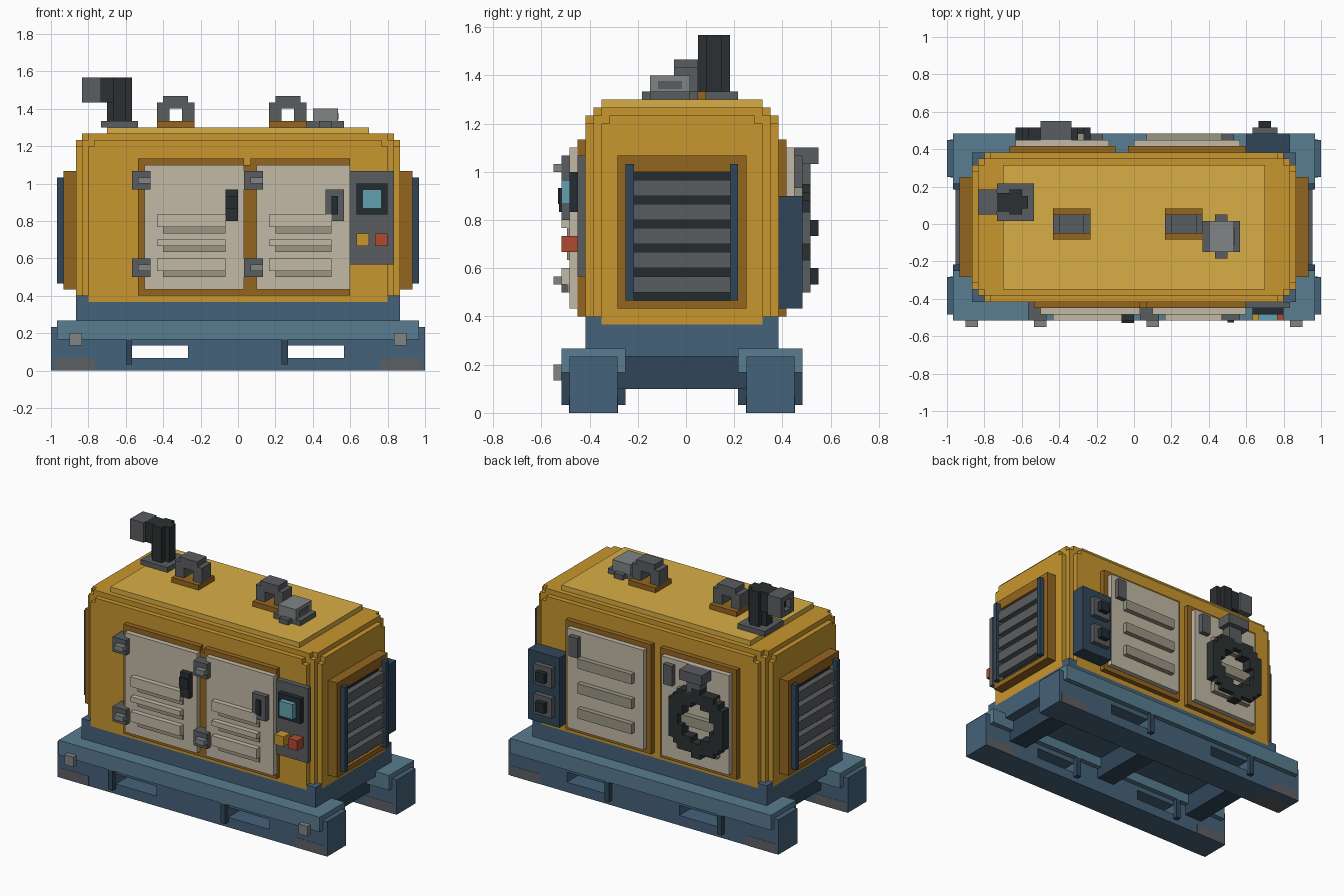
import bpy, bmesh

if "Cube" in bpy.data.objects:
    bpy.data.objects.remove(bpy.data.objects["Cube"])

U = 1 / 30          # block size; all numbers below are in blocks
YC = -0.5           # body centre line in y

YEL, LID, BROWN = "C8962E", "D8AE45", "94661F"
CREAM, SHADE = "C2BAA6", "9A9584"
BLUE, SKY, NAVY = "45627A", "587D90", "30465A"
GREY, DARK, LIGHT, BLACK = "5A5D60", "2C3032", "808585", "222C30"
TEAL, RED, AMBER, WORN = "64A0B0", "B04A30", "C8962E", "5C6064"


def material(hexcol):
    m = bpy.data.materials.get(hexcol)
    if not m:
        m = bpy.data.materials.new(hexcol)
        rgb = [int(hexcol[i:i + 2], 16) / 255 for i in (0, 2, 4)]
        m.diffuse_color = [((c + 0.055) / 1.055) ** 2.4 for c in rgb] + [1]
        m.use_nodes = True
        m.node_tree.nodes["Principled BSDF"].inputs["Base Color"].default_value = m.diffuse_color
    return m


def finish(name, col, bm):
    bmesh.ops.recalc_face_normals(bm, faces=bm.faces)
    for v in bm.verts:
        v.co.y += YC
        v.co *= U
    me = bpy.data.meshes.new(name)
    bm.to_mesh(me)
    bm.free()
    me.materials.append(material(col))
    bpy.context.collection.objects.link(bpy.data.objects.new(name, me))


def part(name, col, *boxes):
    """One object made of boxes (x0, x1, y0, y1, z0, z1)."""
    bm = bmesh.new()
    for b in boxes:
        vs = bmesh.ops.create_cube(bm, size=1)["verts"]
        for v in vs:
            for a in range(3):
                v.co[a] = (b[2 * a] + b[2 * a + 1]) / 2 + v.co[a] * (b[2 * a + 1] - b[2 * a])
    finish(name, col, bm)


def prism(name, col, pts, z0, z1):
    bm = bmesh.new()
    f = bm.faces.new([bm.verts.new((x, y, z0)) for x, y in pts])
    top = bmesh.ops.extrude_face_region(bm, geom=[f])["geom"]
    for v in top:
        if isinstance(v, bmesh.types.BMVert):
            v.co.z = z1
    finish(name, col, bm)


def stepped(q):
    """Mirror one stepped corner into a full plan outline."""
    r = q[::-1]
    return (q + [(-x, y) for x, y in r] + [(-x, -y) for x, y in q] + [(x, -y) for x, y in r])


def ring(x0, x1, y0, y1, z0, z1, w):
    """Four boxes framing an opening in the xz plane."""
    return [(x0, x0 + w, y0, y1, z0, z1), (x1 - w, x1, y0, y1, z0, z1),
            (x0 + w, x1 - w, y0, y1, z0, z0 + w), (x0 + w, x1 - w, y0, y1, z1 - w, z1)]


# Skid rails with fork pockets, flanges, ribs and worn ends
for side, s in (("front", -1), ("back", 1)):
    def Y(a, b):
        return (s * a, s * b) if s > 0 else (s * b, s * a)
    leg = [(a, b, *Y(8, 14), 0, 7) for a, b in ((-30, -17), (-8, 8), (17, 30))]
    leg += [(a, a + 9, *Y(8, 14), z0, z1) for a in (-17, 8) for z0, z1 in ((0, 2), (4, 7))]
    part(side + "_skid_rail", BLUE, *leg)
    part(side + "_skid_flange", SKY, (-29, 29, *Y(7, 15), 5, 8))
    part(side + "_skid_ribs", NAVY, *[(x, x + 1, *Y(a, a + 1), 1, 5) for x in (-18, 7) for a in (7, 14)])
    part(side + "_worn_ends", WORN, *[(x, x + 6.5, *Y(7.95, 14.05), -0.0, 2) for x in (-29.5, 23)])
part("flange_bolts", LIGHT, *[(x, x + 2, -16, -15, 4, 6) for x in (-27, 25)])

# Cross members and deck
part("cross_members", NAVY, *[(x - 2, x + 2, -8, 8, 3, 7) for x in (-22, 0, 22)])
part("deck", BLUE, (-26, 26, -12, 12, 7, 11))
part("deck_corners", BLUE, *[(x, x + 2, y, y + 2, 11, 12) for x in (-26, 24) for y in (-12, 10)])

# Housing with stepped edges
prism("housing", YEL, stepped([(26, 10), (25, 10), (25, 11), (24, 11), (24, 12)]), 11, 36)
prism("housing_shoulder", YEL, stepped([(26, 9), (25, 9), (25, 11), (23, 11), (23, 12)]), 36, 37)
prism("housing_top", YEL, stepped([(25, 10), (24, 10), (24, 11)]), 37, 38)
part("roof_panel", LID, (-21, 21, -10, 10, 38, 39))

# Louvred grilles on both ends
for side, s in (("left", -1), ("right", 1)):
    def X(a, b):
        return (a, b) if s > 0 else (-b, -a)
    part(side + "_grille_frame", BROWN, (*X(26, 28), -8, -6, 13, 32), (*X(26, 28), 6, 8, 13, 32),
         (*X(26, 28), -6, 6, 13, 14), (*X(26, 28), -6, 6, 30, 32))
    part(side + "_grille_back", BLACK, (*X(26, 27.4), -6, 6, 14, 30))
    part(side + "_grille_posts", NAVY, (*X(28, 29), -7, -6, 14, 31), (*X(28, 29), 6, 7, 14, 31))
    part(side + "_grille_slats", GREY, *[(*X(27, 28.6), -6, 6, 15 + 3 * k, 17 + 3 * k) for k in range(5)])

# Front doors
part("front_door_frame", BROWN, (-16, 1, -13, -12, 12, 34), (1, 2, -13, -12, 12, 33), (2, 18, -13, -12, 12, 34))
for name, x0, x1, v0, v1 in (("left", -15, 1, -13, -2), ("right", 3, 18, 5, 15)):
    part(f"front_{name}_door", CREAM, (x0, x1, -14, -13, 13, 33))
    part(f"front_{name}_door_vents", CREAM, (v0, v1, -15, -14, 23, 25), (v0, v1, -15, -14, 20, 21),
         (v0, v1, -15, -14, 16, 18))
    part(f"front_{name}_vent_shadow", SHADE, *[(v0 + 1, v1, -14.3, -14, z, z + 1) for z in (22, 19, 15)])
    h = x0 - 2
    part(f"front_{name}_hinges", GREY, *[(h, h + 3, -15, -12, z, z + 3) for z in (15, 29)])
    part(f"front_{name}_hinge_pins", LIGHT, *[(h + 1, h + 3, -16, -15, z, z + 1) for z in (16, 30)])
part("front_left_handle", DARK, (-2, 0, -15, -14, 24, 29))
part("front_left_latch", BLACK, (-2, 0, -15.4, -15, 26, 28))
part("front_right_handle", GREY, (14, 17, -15, -14, 24, 29))
part("front_right_latch", BLACK, (15, 16, -15.3, -15, 25, 28))

# Control panel
part("control_panel", GREY, (18, 25, -13, -12, 17, 32))
part("screen_bezel", BLACK, (19, 24, -14, -13, 25, 30))
part("screen", TEAL, (20, 23, -15, -14, 26, 29))
part("amber_button", AMBER, (19, 21, -15, -13, 20, 22))
part("red_button", RED, (22, 24, -15, -13, 20, 22))

# Back doors
part("back_door_frames", BROWN, (-20, -3, 12, 13, 12, 34), (-1, 18, 12, 13, 12, 34))
for name, x0, x1, v0, v1, h in (("left", -19, -4, -17, -8, -7), ("right", 0, 17, 2, 14, 14)):
    part(f"back_{name}_door", CREAM, (x0, x1, 13, 14, 13, 33))
    part(f"back_{name}_door_vents", SHADE, *[(v0, v1, 14, 15, z, z + 2) for z in (16, 21, 26)])
    part(f"back_{name}_handle", GREY, (h, h + 2, 14, 15, 28, 32))

# Coiled hose ring with holder on the back left door
cols = []
for i in range(-6, 6):
    d = abs(i + 0.5)
    out = round((6.6 ** 2 - d * d) ** 0.5)
    inn = round((3.7 ** 2 - d * d) ** 0.5) if d < 3.7 else 0
    x = i - 13
    cols += [(x, x + 1, 14, 16, 22.5 + inn, 22.5 + out), (x, x + 1, 14, 16, 22.5 - out, 22.5 - inn)]
part("hose_ring", DARK, *cols)
part("hose_holder", GREY, (-14, -11, 14, 16, 28, 31), (-15, -10, 14, 17, 31, 33))

# Power outlet box
part("outlet_box", NAVY, (18, 25, 12, 15, 13, 27))
part("outlet_plates", GREY, *[(19, 23, 15, 16, z, z + 4) for z in (15, 21)])
part("outlet_sockets", BLACK, *[(20, 22, 16, 17, z, z + 2) for z in (16, 22)])

# Exhaust
part("exhaust_base", GREY, (-22, -16, 1, 7, 39, 40))
part("exhaust_pipe", DARK, (-21, -17, 3, 5, 40, 47), (-20, -18, 2, 6, 40, 47), (-22, -20, 2.5, 5.5, 43, 47))
part("exhaust_outlet", GREY, *[(-25, -22, a, b, c, d) for a, b, c, d in
     ((2, 3, 43, 47), (5, 6, 43, 47), (3, 5, 43, 44), (3, 5, 46, 47))])
part("exhaust_bore", BLACK, (-24, -22, 3, 5, 44, 46))

# Lifting lugs
for name, c in (("left", -10), ("right", 8)):
    part(name + "_lug_base", BROWN, (c - 3, c + 3, -2, 3, 39, 40))
    part(name + "_lug", GREY, (c - 3, c - 1, -1, 2, 40, 43), (c + 1, c + 3, -1, 2, 40, 43),
         (c - 1, c + 1, -1, 2, 42, 44), (c - 2, c - 1, -1, 2, 43, 44), (c + 1, c + 2, -1, 2, 43, 44))

# Filler cap
part("filler_base", GREY, (11, 17, -4, 1, 39, 40), (13, 15, -5, 2, 39, 40))
part("filler_cap", LIGHT, (12, 16, -4, 1, 40, 42))
part("filler_notch", GREY, (16, 16.1, -3, 0, 40.3, 41.3))
